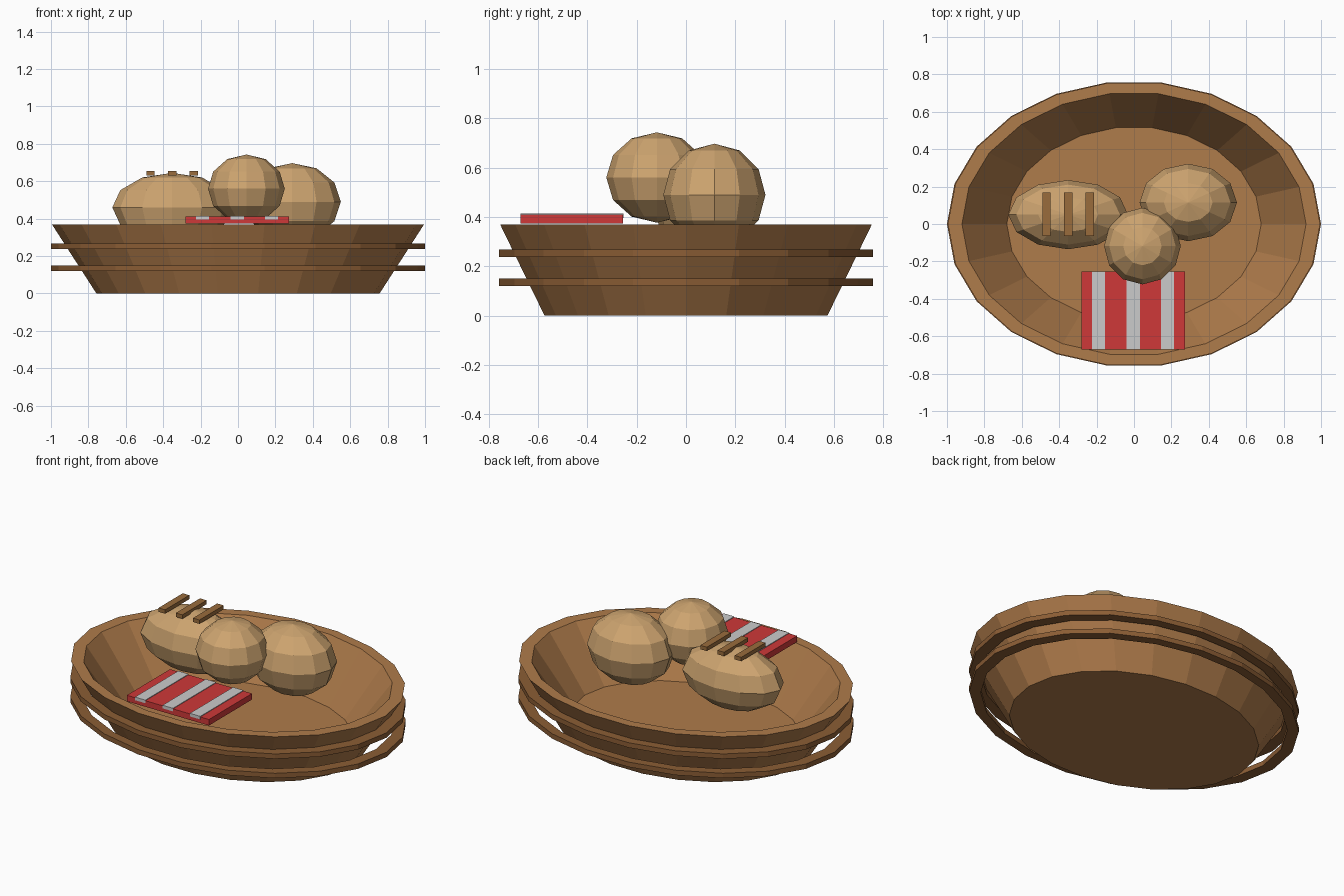
import bpy, math

if "Cube" in bpy.data.objects:
    bpy.data.objects.remove(bpy.data.objects["Cube"])

SIDES = 22
DEPTH = 0.765  # y radius relative to x radius


def material(name, rgb):
    m = bpy.data.materials.new(name)
    m.diffuse_color = (*rgb, 1)
    m.use_nodes = True
    m.node_tree.nodes["Principled BSDF"].inputs["Base Color"].default_value = m.diffuse_color
    return m


wicker = material("wicker", (0.43, 0.20, 0.07))
band_brown = material("band_brown", (0.26, 0.11, 0.035))
crust = material("crust", (0.61, 0.37, 0.16))
score_brown = material("score_brown", (0.32, 0.15, 0.045))
red = material("red_cloth", (0.62, 0.04, 0.04))


def lathe(name, profile, mat, closed):
    """Oval turned shape; a closed profile makes a ring, an open one gets end caps."""
    verts = [(r * math.cos(2 * math.pi * i / SIDES),
              r * DEPTH * math.sin(2 * math.pi * i / SIDES), z)
             for r, z in profile for i in range(SIDES)]
    n = len(profile)
    faces = []
    for k in range(n if closed else n - 1):
        a, b = k * SIDES, (k + 1) % n * SIDES
        for i in range(SIDES):
            j = (i + 1) % SIDES
            faces.append((a + i, a + j, b + j, b + i))
    if not closed:
        faces.append(tuple(reversed(range(SIDES))))
        faces.append(tuple(range((n - 1) * SIDES, n * SIDES)))
    mesh = bpy.data.meshes.new(name)
    mesh.from_pydata(verts, [], faces)
    mesh.materials.append(mat)
    obj = bpy.data.objects.new(name, mesh)
    bpy.context.collection.objects.link(obj)


def box(name, lo, hi, mat=None):
    bpy.ops.mesh.primitive_cube_add(size=1, location=[(a + b) / 2 for a, b in zip(lo, hi)])
    obj = bpy.context.object
    obj.name = name
    obj.scale = [b - a for a, b in zip(lo, hi)]
    if mat:
        obj.data.materials.append(mat)


def bread(name, loc, radii):
    bpy.ops.mesh.primitive_uv_sphere_add(segments=12, ring_count=6, radius=1, location=loc)
    obj = bpy.context.object
    obj.name = name
    obj.scale = radii
    obj.data.materials.append(crust)


# Basket with flared wall, flat rim and inner floor
lathe("basket", [(0.757, 0), (0.995, 0.37), (0.92, 0.37), (0.68, 0.05)], wicker, False)

# Two hoops standing off the wall
for i, z in enumerate((0.12, 0.238)):
    lathe(f"basket_hoop_{i + 1}", [(1.0, z), (1.0, z + 0.03), (0.93, z + 0.03), (0.93, z)],
          band_brown, True)

# Breads
bread("long_loaf", (-0.352, 0.05, 0.46), (0.32, 0.185, 0.185))
bread("round_roll", (0.045, -0.118, 0.56), (0.205, 0.205, 0.183))
bread("oval_loaf", (0.29, 0.115, 0.49), (0.26, 0.207, 0.207))

# Score strips on the long loaf
for i, x in enumerate((-0.468, -0.352, -0.236)):
    box(f"score_strip_{i + 1}", (x - 0.022, -0.065, 0.632), (x + 0.022, 0.168, 0.656), score_brown)

# Striped cloth
box("cloth", (-0.28, -0.67, 0.374), (0.273, -0.255, 0.411), red)
for i, x in enumerate((-0.19, -0.004, 0.18)):
    box(f"cloth_stripe_{i + 1}", (x - 0.035, -0.671, 0.396), (x + 0.035, -0.254, 0.415))
